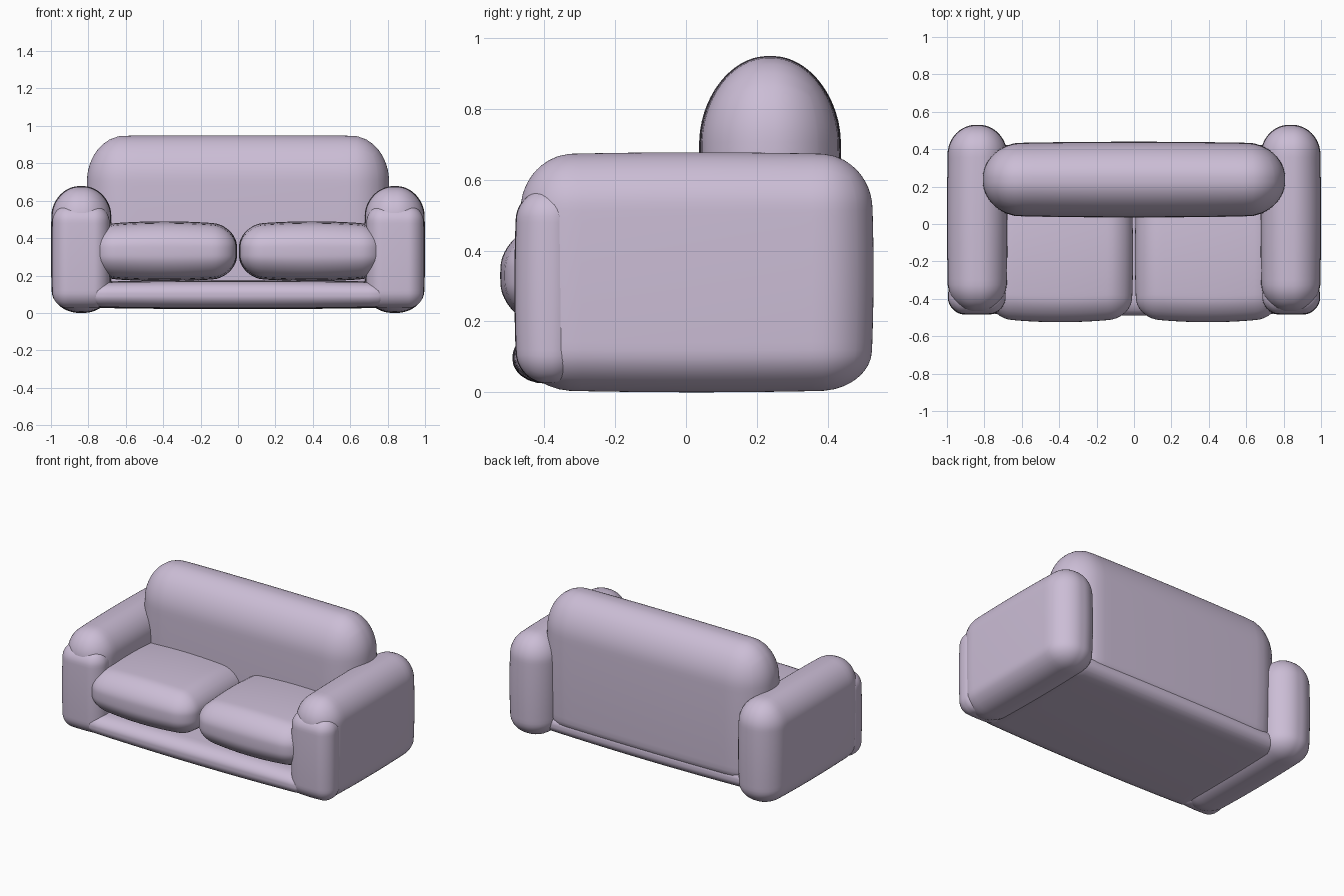
import bpy, bmesh
from mathutils import Vector

if "Cube" in bpy.data.objects:
    bpy.data.objects.remove(bpy.data.objects["Cube"])

mat = bpy.data.materials.new("mauve_fabric")
mat.diffuse_color = (0.60, 0.51, 0.67, 1)
mat.use_nodes = True
mat.node_tree.nodes["Principled BSDF"].inputs["Base Color"].default_value = mat.diffuse_color


def pillow(name, lo, hi, r, bottom_r=None, bulge=(0, 0, 0), cuts=29):
    """Rounded box between corners lo and hi, with bulging faces."""
    lo, hi = Vector(lo), Vector(hi)
    mid, half = (lo + hi) / 2, (hi - lo) / 2
    bm = bmesh.new()
    bmesh.ops.create_cube(bm, size=2)
    bmesh.ops.subdivide_edges(bm, edges=bm.edges[:], cuts=cuts, use_grid_fill=True)
    for v in bm.verts:
        c = v.co.copy()
        rad = list(r)
        if c.z < 0 and bottom_r:
            rad[2] = bottom_r
        p = Vector([c[i] * half[i] for i in range(3)])
        inner = Vector([max(-half[i] + rad[i], min(half[i] - rad[i], p[i])) for i in range(3)])
        d = Vector([(p[i] - inner[i]) / rad[i] for i in range(3)]).normalized()
        p = inner + Vector([d[i] * rad[i] for i in range(3)])
        n = [p[i] / half[i] for i in range(3)]
        for i in range(3):
            a, b = n[(i + 1) % 3], n[(i + 2) % 3]
            p[i] -= n[i] * bulge[i] * (a * a + b * b) / 2
        v.co = p + mid
    bmesh.ops.recalc_face_normals(bm, faces=bm.faces[:])
    me = bpy.data.meshes.new(name)
    bm.to_mesh(me)
    bm.free()
    me.polygons.foreach_set("use_smooth", [True] * len(me.polygons))
    me.materials.append(mat)
    ob = bpy.data.objects.new(name, me)
    bpy.context.collection.objects.link(ob)
    return ob


def pair(name, lo, hi, *args, **kw):
    """The same part on the left and right side."""
    pillow("right_" + name, lo, hi, *args, **kw)
    pillow("left_" + name, (-hi[0], lo[1], lo[2]), (-lo[0], hi[1], hi[2]), *args, **kw)


# Base under the cushions
pillow("seat_base", (-0.81, -0.49, 0.02), (0.81, 0.43, 0.175), (0.07, 0.07, 0.07),
       bulge=(0.01, 0.02, 0.015))

# Backrest with a fully rounded top
pillow("backrest", (-0.81, 0.035, 0.05), (0.81, 0.44, 0.95), (0.19, 0.195, 0.24),
       bottom_r=0.08, bulge=(0.02, 0.02, 0.01))

# Arms and their padded front panels
pair("arm", (0.675, -0.47, 0.0), (1.0, 0.53, 0.678), (0.15, 0.14, 0.15),
     bottom_r=0.11, bulge=(0.015, 0.02, 0.015))
pair("arm_front_panel", (0.685, -0.485, 0.025), (0.995, -0.29, 0.575), (0.08, 0.09, 0.08),
     bulge=(0.01, 0.015, 0.01))

# Seat cushions
pair("cushion", (0.005, -0.525, 0.17), (0.782, 0.2, 0.49), (0.12, 0.11, 0.13),
     bulge=(0.02, 0.05, 0.04))
